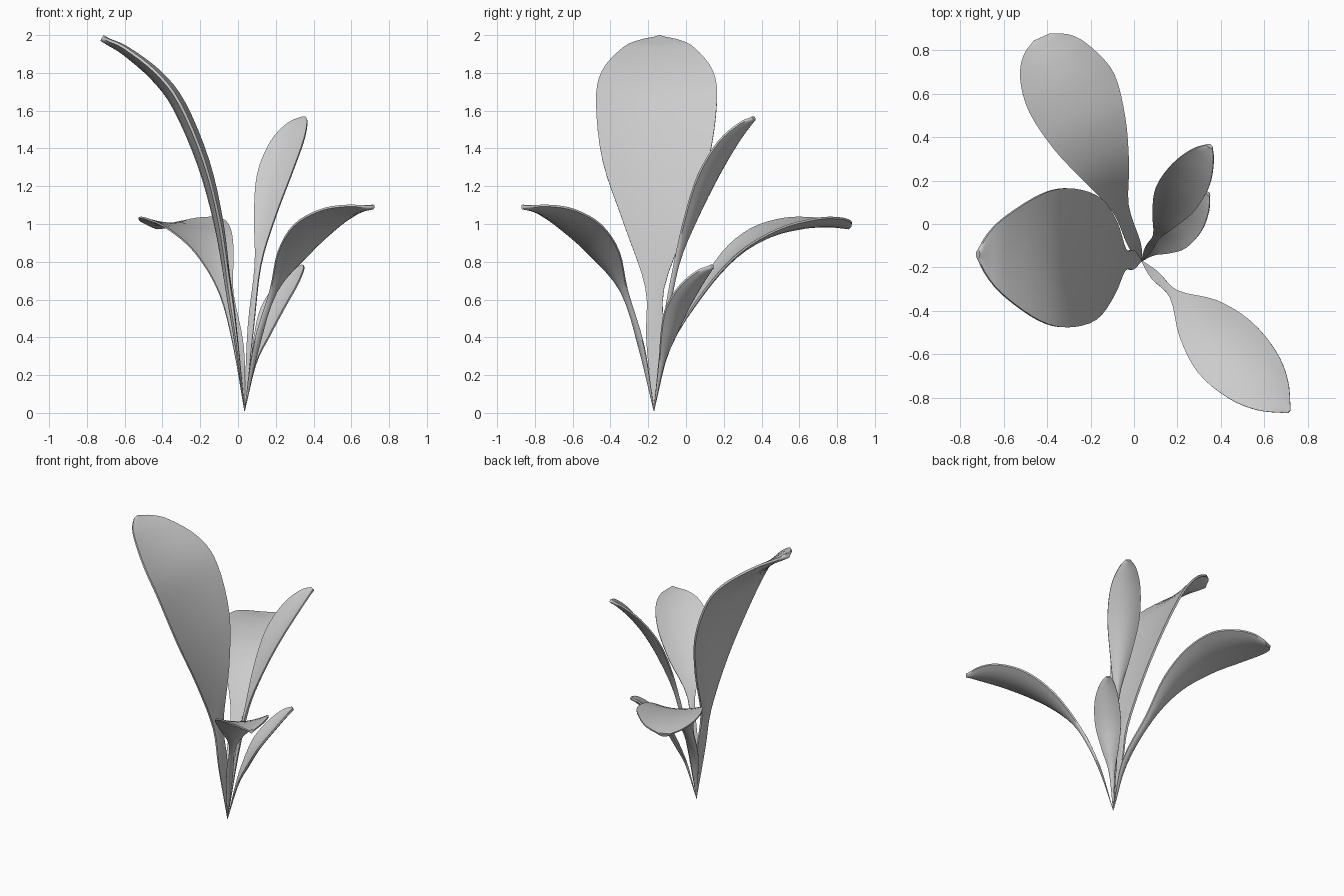
import bpy, bmesh, math
from mathutils import Vector

cube = bpy.data.objects.get("Cube")
if cube:
    bpy.data.objects.remove(cube, do_unlink=True)

grey = bpy.data.materials.new("leaf grey")
grey.use_nodes = True
COLOUR = (0.6, 0.6, 0.6, 1)
grey.diffuse_color = COLOUR
grey.node_tree.nodes["Principled BSDF"].inputs["Base Color"].default_value = COLOUR

ROOT = (0.035, -0.17, 0.01, 0.002)   # shared foot of all stalks
STEPS = 4                            # samples between path points
ACROSS = 9                           # points across a blade


def smooth_path(points):
    """Catmull-Rom through points of (x, y, z, half width)."""
    pts = [Vector(p) for p in points]
    pts = [2 * pts[0] - pts[1]] + pts + [2 * pts[-1] - pts[-2]]
    out = []
    for a, b, c, d in zip(pts, pts[1:], pts[2:], pts[3:]):
        for i in range(STEPS):
            t = i / STEPS
            out.append(b + (c - a) * t / 2 + (2 * a - 5 * b + 4 * c - d) * t**2 / 2
                       + (3 * b - a - 3 * c + d) * t**3 / 2)
    return out + [pts[-2]]


def leaf(name, points, cup, thick=0.026):
    """Cupped blade on a tapering stalk, as a closed thin shell."""
    path = smooth_path([ROOT] + points)
    spine = [p.xyz for p in path]
    lean = spine[-1] - spine[0]
    side = Vector((-lean.y, lean.x, 0)).normalized()
    bm = bmesh.new()
    rings = []
    for i, p in enumerate(path):
        tangent = (spine[min(i + 1, len(path) - 1)] - spine[max(i - 1, 0)]).normalized()
        normal = tangent.cross(side).normalized()
        if normal.z < 0:
            normal.negate()
        width = max(p.w, 0.002)
        half = thick / 2 * min(1, 0.1 + i / (2 * STEPS))
        upper, lower = [], []
        for k in range(ACROSS):
            s = 2 * k / (ACROSS - 1) - 1
            mid = spine[i] + side * s * width + normal * cup * width * s * s
            edge = half * (1 - 0.6 * s * s)
            upper.append(bm.verts.new(mid + normal * edge))
            lower.append(bm.verts.new(mid - normal * edge))
        rings.append(upper + lower[::-1])
    for a, b in zip(rings, rings[1:]):
        for k in range(len(a)):
            n = (k + 1) % len(a)
            bm.faces.new((a[k], a[n], b[n], b[k]))
    bm.faces.new(rings[0])
    bm.faces.new(rings[-1])
    bmesh.ops.recalc_face_normals(bm, faces=bm.faces)
    mesh = bpy.data.meshes.new(name)
    bm.to_mesh(mesh)
    bm.free()
    mesh.materials.append(grey)
    ob = bpy.data.objects.new(name, mesh)
    bpy.context.collection.objects.link(ob)
    bpy.ops.object.select_all(action='DESELECT')
    ob.select_set(True)
    bpy.context.view_layer.objects.active = ob
    bpy.ops.object.shade_smooth_by_angle(angle=math.radians(50))


# Each leaf: path points of x, y, z and half width, from stalk to tip
leaf("tall_right_leaf", [
    (-0.01, -0.165, 0.38, 0.045), (-0.05, -0.165, 0.66, 0.05),
    (-0.11, -0.16, 1.0, 0.17), (-0.2, -0.16, 1.32, 0.28),
    (-0.33, -0.155, 1.62, 0.32), (-0.45, -0.15, 1.78, 0.295),
    (-0.6, -0.145, 1.91, 0.19), (-0.68, -0.14, 1.96, 0.1),
    (-0.72, -0.14, 1.985, 0.02)], 0.12, 0.035)

leaf("back_right_leaf", [
    (0, -0.09, 0.35, 0.03), (-0.065, 0.08, 0.63, 0.04),
    (-0.13, 0.25, 0.83, 0.11), (-0.21, 0.43, 0.94, 0.18),
    (-0.29, 0.61, 0.985, 0.215), (-0.36, 0.74, 0.995, 0.18),
    (-0.4, 0.82, 0.99, 0.12), (-0.425, 0.86, 0.985, 0.04)], 0.2)

leaf("front_left_leaf", [
    (0.1, -0.24, 0.35, 0.022), (0.19, -0.33, 0.64, 0.025),
    (0.31, -0.45, 0.83, 0.12), (0.43, -0.58, 0.96, 0.17),
    (0.55, -0.7, 1.04, 0.155), (0.64, -0.79, 1.075, 0.1),
    (0.715, -0.865, 1.09, 0.01)], 0.22)

leaf("tall_back_left_leaf", [
    (0.07, -0.11, 0.45, 0.018), (0.108, -0.05, 0.78, 0.018),
    (0.15, 0.04, 1.03, 0.065), (0.205, 0.14, 1.25, 0.105),
    (0.27, 0.24, 1.42, 0.1), (0.32, 0.32, 1.52, 0.06),
    (0.35, 0.36, 1.56, 0.015)], 0.25)

leaf("short_left_leaf", [
    (0.085, -0.125, 0.26, 0.02), (0.135, -0.085, 0.4, 0.055),
    (0.195, -0.035, 0.54, 0.085), (0.265, 0.035, 0.66, 0.08),
    (0.315, 0.1, 0.74, 0.05), (0.342, 0.14, 0.775, 0.012)], 0.25)
